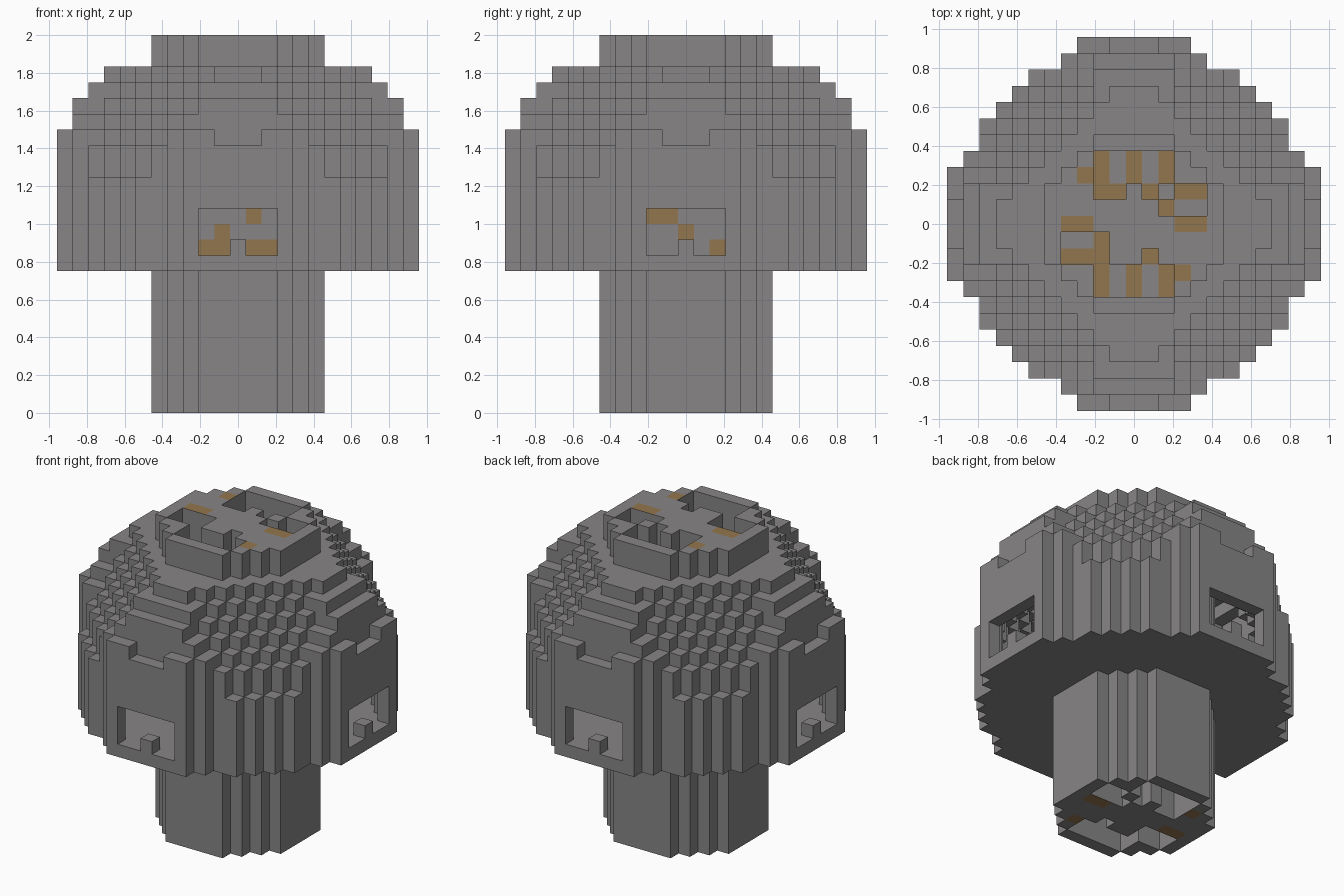
import bpy
import bmesh
from mathutils import Vector

if "Cube" in bpy.data.objects:
    bpy.data.objects.remove(bpy.data.objects["Cube"])

UNIT = 2 / 24          # edge of one block
STEM_END, TOP_END = 9, 24


def material(name, rgb):
    m = bpy.data.materials.new(name)
    m.use_nodes = True
    m.diffuse_color = (*rgb, 1)
    m.node_tree.nodes["Principled BSDF"].inputs["Base Color"].default_value = (*rgb, 1)
    return m


MATERIALS = [material("stone_grey", (0.245, 0.235, 0.24)),
             material("ochre_brown", (0.29, 0.18, 0.075))]

# Cap tiers: first layer, last layer, reach, limit on the rim, limit on the diagonals
TIERS = [(9, 14, 11, 14, 15), (15, 16, 11, 14, 14), (17, 17, 11, 14, 13),
         (18, 18, 10, 13, 12), (19, 19, 10, 12, 11), (20, 20, 9, 11, 10),
         (21, 21, 8, 9, 9)]


def in_cap(i, j, k):
    lo, hi = sorted((abs(i), abs(j)))
    for first, last, reach, rim, diagonal in TIERS:
        if first <= k <= last:
            if k == 17 and hi == 11 and lo <= 1:      # notch over each window
                return False
            limit = rim if hi >= min(reach, 10) else diagonal
            return hi <= reach and lo + hi <= limit
    return False


def in_window(i, j, k):
    lo, hi = sorted((abs(i), abs(j)))
    return hi == 11 and lo <= 2 and 10 <= k <= 12 and not (lo == 0 and k == 10)


def in_column(i, j):
    return max(abs(i), abs(j)) <= 5 and abs(i) + abs(j) <= 7


# Pits in both ends of the column, nearly symmetric under a half turn
SMALL_PITS = {(-2, 2), (-1, 2), (1, 2), (2, 1), (-2, -1), (-2, -2), (1, -2)}


def in_pit(i, j):
    turn = 1 if i > 0 else -1
    long_pit = abs(i) <= 2 and abs(j) in (3, 4)
    side_pit = abs(i) in (3, 4) and j * turn in (1, 2)
    return long_pit or side_pit or (i, j) in SMALL_PITS


def part_at(i, j, k):
    if in_column(i, j):
        open_end = k >= TOP_END - 3 or k < 3
        return None if open_end and in_pit(i, j) else "column"
    if not in_cap(i, j, k) or in_window(i, j, k):
        return None
    around = [(1, 0, 0), (-1, 0, 0), (0, 1, 0), (0, -1, 0), (0, 0, 1), (0, 0, -1)]
    covered = all(in_cap(i + a, j + b, k + c) for a, b, c in around)
    return None if covered else "cap"


FRONT_SPOTS = {(1, 12), (-1, 11), (-2, 10), (-1, 10), (1, 10), (2, 10)}
SIDE_SPOTS = {(-2, 12), (-1, 12), (0, 11), (2, 10)}


def is_brown(i, j, k, n):
    """Brown spots on the column's ends, pit floors and sides behind windows."""
    if n[2]:
        if in_pit(i, j):
            stripe = abs(j) > 2 and i % 2 == 0
            return stripe or abs(j) == 2 or (i, j) in SMALL_PITS
        flush = (abs(i) in (3, 4) and j == 0) or (i, j) in {(-3, 3), (3, -3)}
        return flush and k in (0, TOP_END - 1)
    if n[1]:
        return abs(j) == 5 and (-i * n[1], k) in FRONT_SPOTS
    return abs(i) == 5 and (j * n[0], k) in SIDE_SPOTS


# Occupied blocks
blocks = {}
for k in range(TOP_END):
    for i in range(-11, 12):
        for j in range(-11, 12):
            part = part_at(i, j, k)
            if part:
                blocks[i, j, k] = part


def build(name):
    """Skin the exposed sides of one part's blocks and merge flat regions."""
    bm = bmesh.new()
    for (i, j, k), part in blocks.items():
        if part != name:
            continue
        centre = Vector((i, j, k + 0.5))
        for axis in range(3):
            for sign in (-1, 1):
                n = Vector((0, 0, 0))
                n[axis] = sign
                step = tuple(int(v) for v in n)
                if (i + step[0], j + step[1], k + step[2]) in blocks:
                    continue
                u, v = Vector((0, 0, 0)), Vector((0, 0, 0))
                u[(axis + 1) % 3] = 0.5
                v[(axis + 2) % 3] = 0.5 * sign
                mid = centre + n / 2
                corners = (mid - u - v, mid + u - v, mid + u + v, mid - u + v)
                face = bm.faces.new([bm.verts.new(c * UNIT) for c in corners])
                face.material_index = int(part == "column" and is_brown(i, j, k, step))
    bmesh.ops.remove_doubles(bm, verts=bm.verts, dist=UNIT / 100)
    bmesh.ops.dissolve_limit(bm, angle_limit=0.01, verts=bm.verts, edges=bm.edges,
                             delimit={'MATERIAL', 'NORMAL'})
    bmesh.ops.triangulate(bm, faces=[f for f in bm.faces if len(f.verts) > 4])
    mesh = bpy.data.meshes.new(name)
    bm.to_mesh(mesh)
    bm.free()
    for m in MATERIALS:
        mesh.materials.append(m)
    bpy.context.collection.objects.link(bpy.data.objects.new(name, mesh))


build("cap")
build("column")
